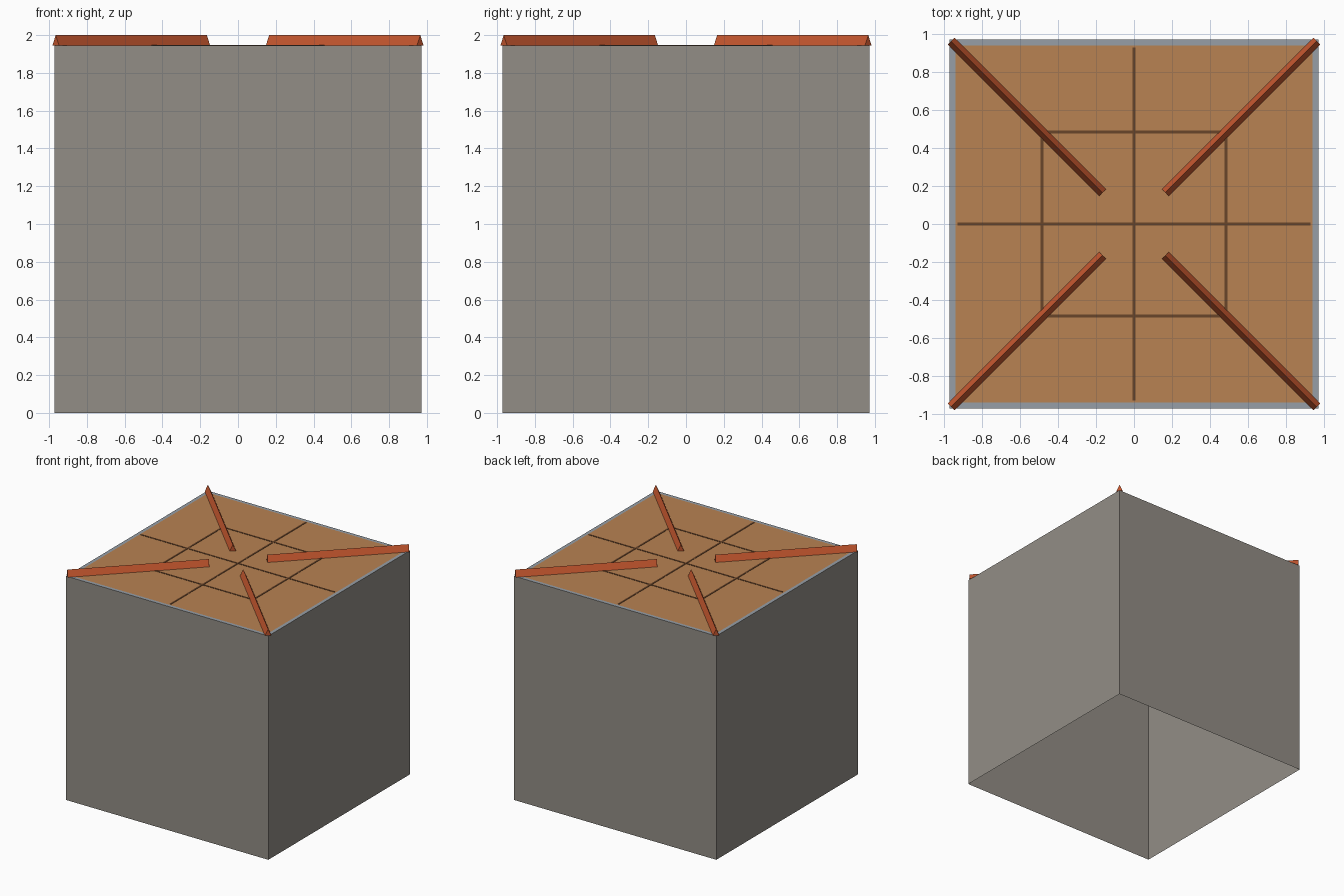
import bpy, bmesh, math
from mathutils import Matrix, Vector

cube = bpy.data.objects.get("Cube")
if cube:
    bpy.data.objects.remove(cube, do_unlink=True)

HALF = 0.972      # half width of the block
TOP = 1.944       # height of the flat roof
PANEL = 0.93      # half width of the roof panel
SEAM = 0.485      # distance of the square seam from the centre


def material(name, color):
    m = bpy.data.materials.new(name)
    m.use_nodes = True
    m.diffuse_color = (*color, 1)
    bsdf = m.node_tree.nodes["Principled BSDF"]
    bsdf.inputs["Base Color"].default_value = (*color, 1)
    return m


stone = material("warm grey wall", (0.29, 0.27, 0.24))
edging = material("blue grey edging", (0.31, 0.345, 0.385))
clay = material("tan roof", (0.48, 0.225, 0.084))
brown = material("dark brown seam", (0.14, 0.058, 0.023))
orange = material("burnt orange ridge", (0.56, 0.095, 0.028))


def finish(name, bm, *mats):
    mesh = bpy.data.meshes.new(name)
    bm.to_mesh(mesh)
    bm.free()
    for m in mats:
        mesh.materials.append(m)
    obj = bpy.data.objects.new(name, mesh)
    bpy.context.collection.objects.link(obj)
    return obj


# Open-bottomed block: walls, roof edging and inset roof panel
bm = bmesh.new()
bmesh.ops.create_cube(bm, size=1, matrix=Matrix.Translation((0, 0, TOP / 2))
                      @ Matrix.Diagonal((2 * HALF, 2 * HALF, TOP, 1)))
bm.normal_update()
bottom = [f for f in bm.faces if f.normal.z < -0.5]
bmesh.ops.delete(bm, geom=bottom, context='FACES_ONLY')
roof = next(f for f in bm.faces if f.normal.z > 0.5)
rim = bmesh.ops.inset_region(bm, faces=[roof], thickness=HALF - PANEL)["faces"]
for f in rim:
    f.material_index = 1
roof.material_index = 2
finish("walls_and_roof", bm, stone, edging, clay)


# Thin seams laid on the roof panel
def seam(name, x, y, length, along_x):
    size = (length, 0.015) if along_x else (0.015, length)
    bm = bmesh.new()
    bmesh.ops.create_cube(bm, size=1, matrix=Matrix.Translation((x, y, TOP))
                          @ Matrix.Diagonal((*size, 0.005, 1)))
    finish(name, bm, brown)


seam("cross_seam_x", 0, 0, 2 * PANEL, True)
seam("cross_seam_y", 0, 0, 2 * PANEL, False)
for side, label in ((-1, "low"), (1, "high")):
    seam("square_seam_x_" + label, 0, side * SEAM, 2 * SEAM, True)
    seam("square_seam_y_" + label, side * SEAM, 0, 2 * SEAM, False)


# Four triangular hip ridges running inwards from the corners
def ridge(name, angle):
    start, end = 0.165 * math.sqrt(2), 0.965 * math.sqrt(2)
    bm = bmesh.new()
    profile = [(-0.025, TOP), (0.025, TOP), (0, 2)]
    cap = bm.faces.new([bm.verts.new((start, y, z)) for y, z in profile])
    ext = bmesh.ops.extrude_face_region(bm, geom=[cap], use_keep_orig=True)["geom"]
    bmesh.ops.translate(bm, vec=Vector((end - start, 0, 0)),
                        verts=[v for v in ext if isinstance(v, bmesh.types.BMVert)])
    bmesh.ops.recalc_face_normals(bm, faces=bm.faces[:])
    bm.transform(Matrix.Rotation(angle, 4, 'Z'))
    finish(name, bm, orange)


corners = ("back_left", "back_right", "front_right", "front_left")
for i, corner in enumerate(corners):
    ridge("ridge_" + corner, math.radians(45 + 90 * i))
